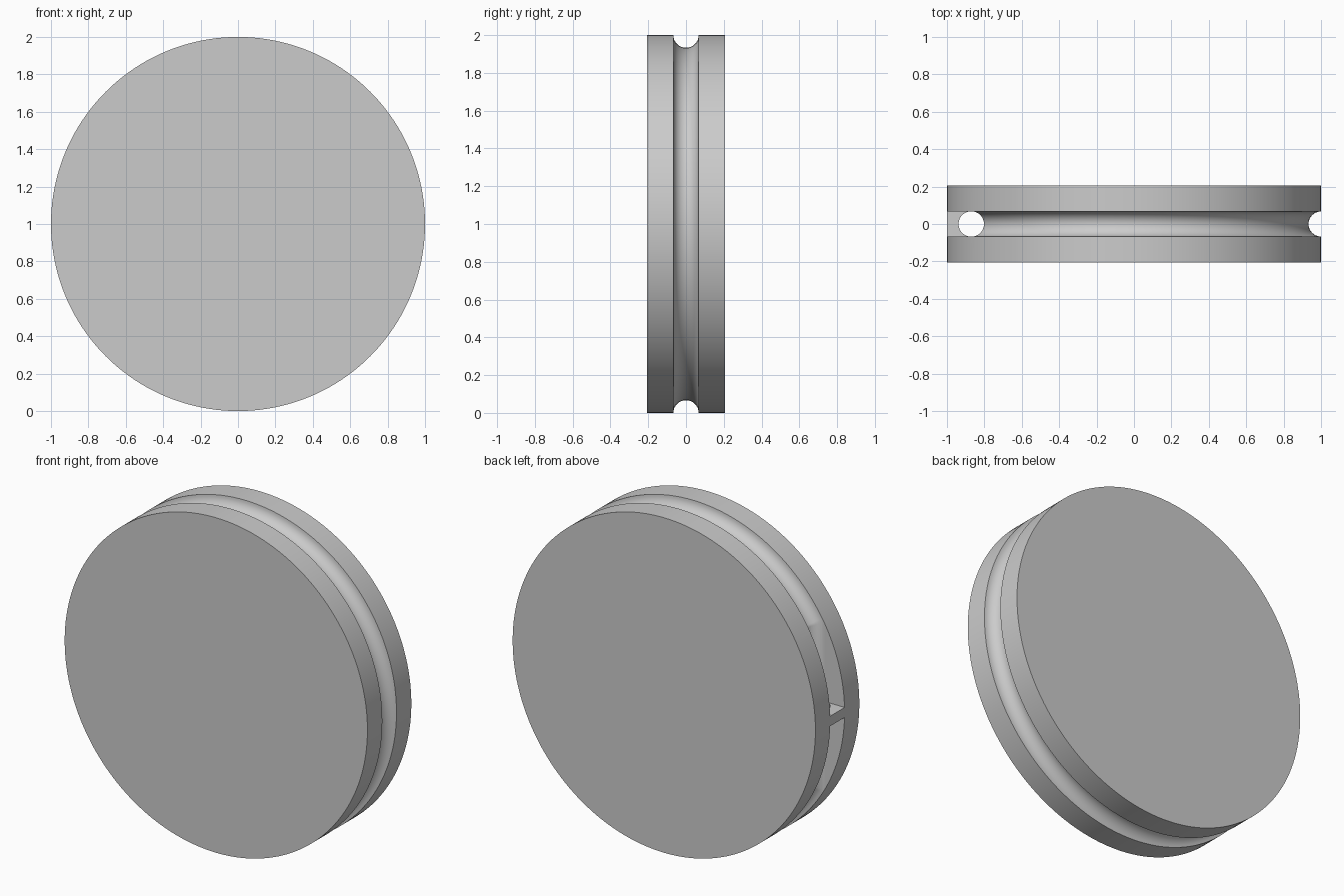
import bpy, bmesh, math
from mathutils import Matrix, Vector

cube = bpy.data.objects.get("Cube")
if cube:
    bpy.data.objects.remove(cube, do_unlink=True)

RADIUS, HALF_WIDTH = 1.0, 0.207
GROOVE = 0.067                 # radius of the rim groove
HOLE_X, HOLE_R = -0.87, 0.068  # vertical cord passage
SEGMENTS = 160

grey = bpy.data.materials.new("plain grey")
grey.use_nodes = True
grey.diffuse_color = (0.6, 0.6, 0.6, 1)
grey.node_tree.nodes["Principled BSDF"].inputs["Base Color"].default_value = (0.6, 0.6, 0.6, 1)


def make_object(name, bm):
    bmesh.ops.recalc_face_normals(bm, faces=bm.faces[:])
    mesh = bpy.data.meshes.new(name)
    bm.to_mesh(mesh)
    bm.free()
    mesh.materials.append(grey)
    obj = bpy.data.objects.new(name, mesh)
    bpy.context.collection.objects.link(obj)
    return obj


def arc(cx, radius, start, end, steps):
    """Points (x, y) on an arc around (cx, 0)."""
    angles = [start + (end - start) * i / steps for i in range(steps + 1)]
    return [(cx + radius * math.cos(a), radius * math.sin(a)) for a in angles]


def prism(name, outline, z0, z1):
    bm = bmesh.new()
    face = bm.faces.new([bm.verts.new((x, y, z0)) for x, y in outline])
    top = bmesh.ops.extrude_face_region(bm, geom=[face])["geom"]
    bmesh.ops.translate(bm, vec=(0, 0, z1 - z0),
                        verts=[v for v in top if isinstance(v, bmesh.types.BMVert)])
    return make_object(name, bm)


# Wheel: lathe the rim profile with its round groove, then cap both sides
profile = [(RADIUS, -HALF_WIDTH)]
profile += arc(RADIUS, GROOVE, 1.5 * math.pi, 0.5 * math.pi, 16)
profile += [(RADIUS, HALF_WIDTH)]
bm = bmesh.new()
rings = []
for i in range(SEGMENTS):
    turn = Matrix.Rotation(math.tau * i / SEGMENTS, 3, "Y")
    rings.append([bm.verts.new(turn @ Vector((r, y, 0)) + Vector((0, 0, RADIUS)))
                  for r, y in profile])
for i, ring in enumerate(rings):
    following = rings[(i + 1) % SEGMENTS]
    for j in range(len(profile) - 1):
        bm.faces.new((ring[j], following[j], following[j + 1], ring[j + 1]))
for end in (0, -1):
    bm.faces.new([ring[end] for ring in rings])
wheel = make_object("grooved_wheel", bm)

# Cord slot: round inner wall, open to the rim
outline = [(-1.2, -HOLE_R)] + arc(HOLE_X, HOLE_R, -math.pi / 2, math.pi / 2, 24) + [(-1.2, HOLE_R)]
cutter = prism("slot_cutter", outline, 0.3, 1.7)
cutter.hide_render = True
cut = wheel.modifiers.new("cord slot", "BOOLEAN")
cut.operation, cut.solver, cut.object = "DIFFERENCE", "EXACT", cutter
bpy.context.view_layer.objects.active = wheel
bpy.ops.object.modifier_apply(modifier=cut.name)
bpy.data.objects.remove(cutter, do_unlink=True)

# Tie bridge: thin bar across the slot, hollowed to keep the passage round
outline = [(-RADIUS, -HOLE_R)] + arc(HOLE_X, HOLE_R, 1.5 * math.pi, 0.5 * math.pi, 24) + [(-RADIUS, HOLE_R)]
bridge = prism("tie_bridge", outline, 0.97, 1.03)

# Smooth round walls, crisp edges
for obj in (wheel, bridge):
    bpy.ops.object.select_all(action="DESELECT")
    obj.select_set(True)
    bpy.context.view_layer.objects.active = obj
    bpy.ops.object.shade_smooth_by_angle(angle=math.radians(30))
